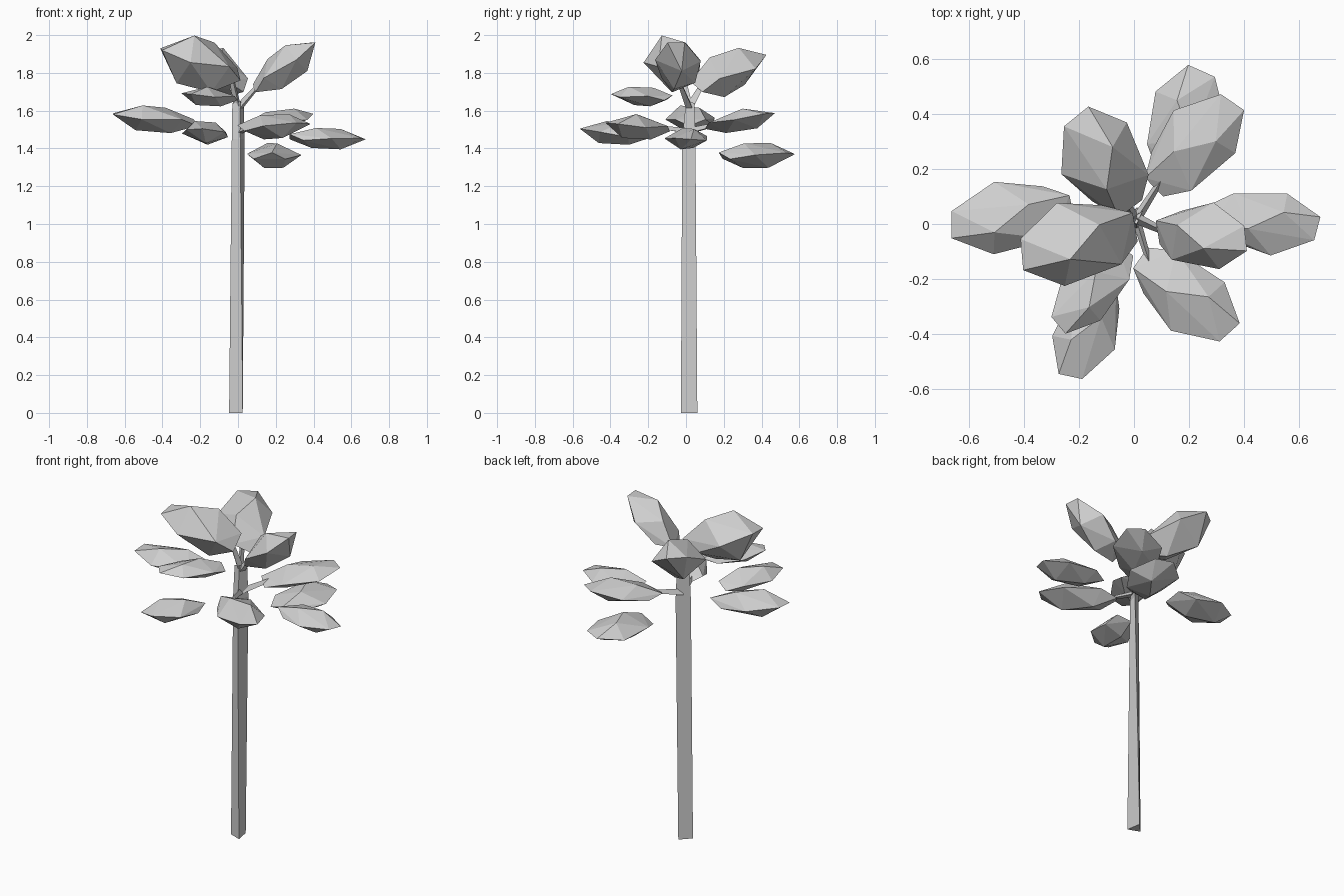
import bpy, bmesh
from mathutils import Vector

if "Cube" in bpy.data.objects:
    bpy.data.objects.remove(bpy.data.objects["Cube"])

mat = bpy.data.materials.new("light grey")
mat.diffuse_color = (0.62, 0.62, 0.62, 1)
mat.use_nodes = True
mat.node_tree.nodes["Principled BSDF"].inputs["Base Color"].default_value = mat.diffuse_color


def finish(bm, name):
    bmesh.ops.recalc_face_normals(bm, faces=bm.faces)
    me = bpy.data.meshes.new(name)
    bm.to_mesh(me)
    bm.free()
    me.materials.append(mat)
    ob = bpy.data.objects.new(name, me)
    bpy.context.collection.objects.link(ob)
    return ob


def loft(name, rings):
    """Skin a stack of rings with equal point counts, closing both ends."""
    bm = bmesh.new()
    vs = [[bm.verts.new(p) for p in r] for r in rings]
    n = len(vs[0])
    for a, b in zip(vs, vs[1:]):
        for i in range(n):
            j = (i + 1) % n
            bm.faces.new((a[i], a[j], b[j], b[i]))
    bm.faces.new(vs[0][::-1])
    bm.faces.new(vs[-1])
    return finish(bm, name)


def frame(a, b):
    axis = (b - a).normalized()
    side = Vector((0, 0, 1)).cross(axis).normalized()
    return side, axis.cross(side)


# Faceted clump template: along the axis, sideways, upward
CLUMP = [(0, .35, -.3), (.02, -.35, .2), (.2, .8, .1), (.22, -.7, -.3),
         (.36, -.25, .95), (.66, .4, 1), (.3, .2, -1), (.7, -.2, -.95),
         (.6, -1, .05), (.68, 1, -.1), (1, .4, .15), (.97, -.35, .25)]


def clump(name, base, tip, w, h):
    side, up = frame(base, tip)
    bm = bmesh.new()
    for t, s, u in CLUMP:
        bm.verts.new(base.lerp(tip, t) + side * s * w + up * u * h)
    bmesh.ops.convex_hull(bm, input=bm.verts)
    loose = [v for v in bm.verts if not v.link_faces]
    bmesh.ops.delete(bm, geom=loose, context='VERTS')
    return finish(bm, name)


def branch(name, a, b, r0, r1):
    side, up = frame(a, b)
    tri = [(-.87, -.5), (.87, -.5), (0, 1)]
    loft(name, [[p + side * x * r + up * y * r for x, y in tri]
                for p, r in ((a, r0), (b, r1))])


# Three-sided, slightly twisted trunk
loft("trunk", [
    [(-.047, .0, 0), (.025, -.027, 0), (.01, .06, 0)],
    [(-.033, .0, 1.45), (.012, -.02, 1.45), (.035, .05, 1.45)],
    [(-.03, .01, 1.64), (.01, .0, 1.65), (.03, .045, 1.64)]])

# Foliage: base, tip, half width (negative mirrors), half thickness
V = Vector
foliage = {
    "back_right_upper": (V((.07, .13, 1.52)), V((.36, .45, 1.575)), -.135, .055),
    "back_right_lower": (V((.13, .18, 1.365)), V((.25, .56, 1.36)), .14, .067),
    "top_left": (V((.01, -.01, 1.80)), V((-.42, -.11, 1.90)), .15, .135),
    "top_back": (V((-.01, .05, 1.73)), V((-.22, .40, 1.88)), -.15, .11),
    "top_right": (V((.08, -.03, 1.72)), V((.42, -.05, 1.95)), -.12, .09),
    "right": (V((.27, .03, 1.465)), V((.67, -.02, 1.44)), .115, .055),
    "front_right": (V((.02, -.12, 1.51)), V((.35, -.40, 1.52)), .13, .065),
    "front_left_upper": (V((-.03, -.09, 1.67)), V((-.28, -.37, 1.68)), .105, .05),
    "front_left_lower": (V((-.10, -.20, 1.475)), V((-.23, -.56, 1.49)), -.115, .06),
    "left": (V((-.22, .06, 1.54)), V((-.67, .0, 1.57)), .13, .068),
}
for name, (base, tip, w, h) in foliage.items():
    clump("foliage_" + name, base, tip, w, h)

# Branches reaching into the clumps that touch the tree
for name, start, r in (("back_right_upper", V((.01, .02, 1.49)), .02),
                       ("front_right", V((.01, .01, 1.49)), .018),
                       ("top_right", V((.01, .02, 1.62)), .022),
                       ("top_left", V((.0, .02, 1.62)), .022),
                       ("top_back", V((.0, .02, 1.62)), .022)):
    base, tip = foliage[name][:2]
    branch("branch_" + name, start, base.lerp(tip, .12), r, r * .6)
